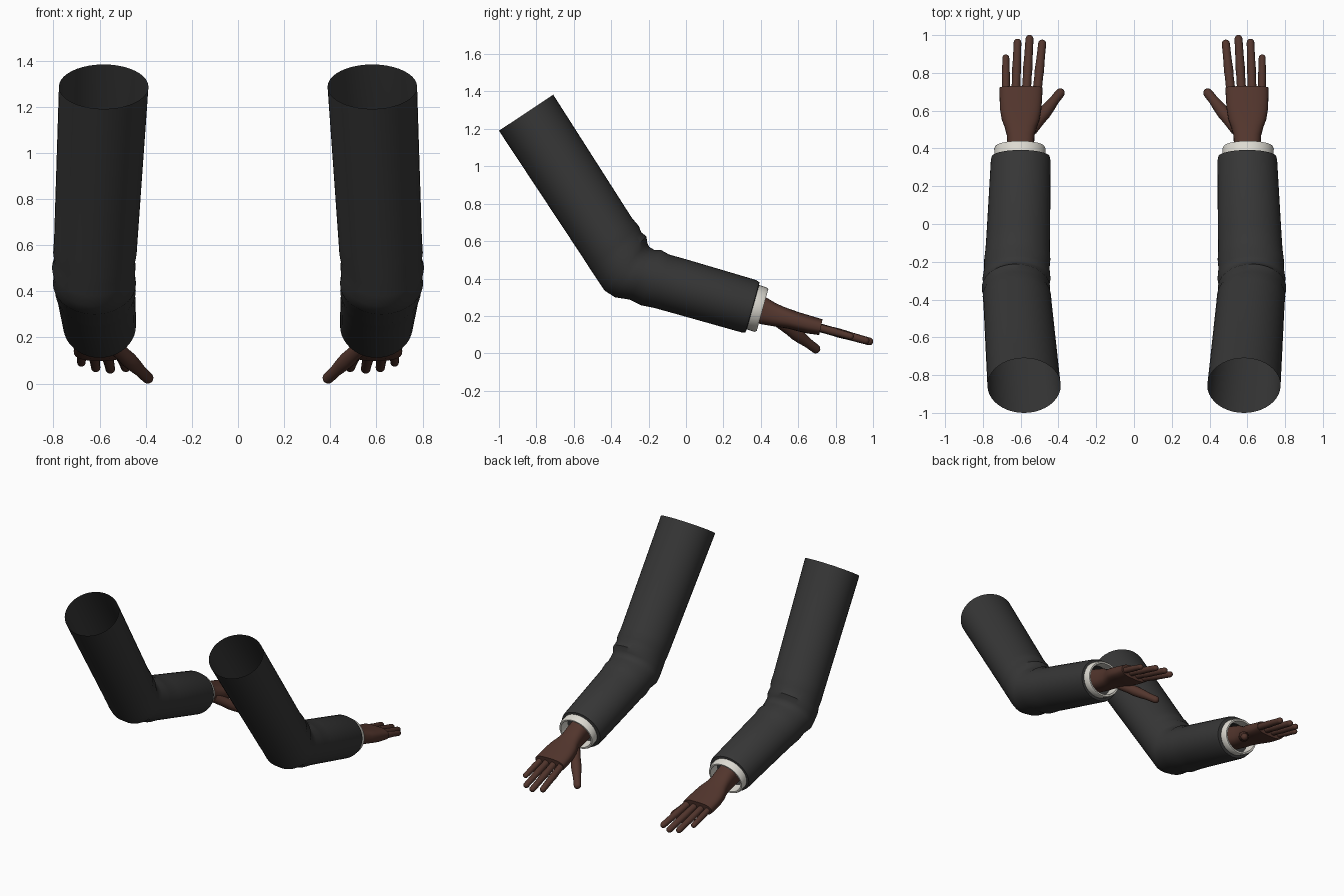
import bpy, bmesh, math
from mathutils import Vector

if "Cube" in bpy.data.objects:
    bpy.data.objects.remove(bpy.data.objects["Cube"], do_unlink=True)


def material(name, rgb):
    m = bpy.data.materials.new(name)
    m.use_nodes = True
    m.diffuse_color = (*rgb, 1)
    bsdf = next(n for n in m.node_tree.nodes if n.type == "BSDF_PRINCIPLED")
    bsdf.inputs["Base Color"].default_value = (*rgb, 1)
    bsdf.inputs["Roughness"].default_value = 0.8
    return m


SLEEVE = material("charcoal cloth", (0.037, 0.037, 0.037))
CUFF = material("off white cotton", (0.72, 0.70, 0.64))
SKIN = material("brown skin", (0.085, 0.036, 0.026))


def power(v, e):
    return math.copysign(abs(v) ** e, v)


def loft(name, rings, mat, side, sides=32, square=1.0, caps=(False, False), angle=40):
    """Skin rings given as (centre, half axis u, half axis v); side mirrors in x."""
    bm = bmesh.new()
    loops = []
    for c, u, v in rings:
        loop = []
        for i in range(sides):
            a = 2 * math.pi * i / sides
            p = c + u * power(math.cos(a), square) + v * power(math.sin(a), square)
            loop.append(bm.verts.new((p.x * side, p.y, p.z)))
        loops.append(loop)
    for a, b in zip(loops, loops[1:]):
        for i in range(sides):
            j = (i + 1) % sides
            quad = (a[i], a[j], b[j], b[i])
            bm.faces.new(quad if side < 0 else quad[::-1])
    for wanted, loop, flip in ((caps[0], loops[0], side > 0), (caps[1], loops[-1], side < 0)):
        if wanted:
            bm.faces.new(loop if flip else loop[::-1])
    if any(caps):
        bmesh.ops.recalc_face_normals(bm, faces=bm.faces)
    mesh = bpy.data.meshes.new(name)
    bm.to_mesh(mesh)
    bm.free()
    mesh.materials.append(mat)
    ob = bpy.data.objects.new(name, mesh)
    bpy.context.collection.objects.link(ob)
    bpy.ops.object.select_all(action="DESELECT")
    ob.select_set(True)
    bpy.context.view_layer.objects.active = ob
    bpy.ops.object.shade_smooth_by_angle(angle=math.radians(angle))
    return ob


def section(top_y, top_z, low_y, low_z, x, rx):
    """Ring spanning a top and a bottom point of the side outline."""
    top, low = Vector((x, top_y, top_z)), Vector((x, low_y, low_z))
    return (top + low) / 2, Vector((rx, 0, 0)), (top - low) / 2


def digit(name, start, end, r0, r1, side):
    """Tapered finger with a rounded tip and a soft knuckle."""
    start, end = Vector(start), Vector(end)
    d = (end - start).normalized()
    u = d.cross(Vector((0, 0, 1))).normalized()
    v = u.cross(d)
    length = (end - start).length - r1
    profile = [(0, r0), (0.3, r0 * 0.97), (0.45, r0 * 1.04), (0.6, r0 * 0.95), (0.8, r1 * 1.03)]
    stops = [(t * length, r) for t, r in profile]
    stops += [(length + r1 * math.sin(a), r1 * math.cos(a))
              for a in (math.radians(k) for k in (0, 25, 45, 65, 82))]
    rings = [(start + d * t, u * r, v * r) for t, r in stops]
    loft(name, rings, SKIN, side, 14, caps=(True, True), angle=60)


# Side outline of the sleeve: top y, z, bottom y, z, centre x, half width
sleeve = [
    (-0.71, 1.383, -1.00, 1.19, 0.582, 0.194),
    (-0.29, 0.725, -0.56, 0.525, 0.616, 0.181),
    (-0.252, 0.68, -0.515, 0.455, 0.62, 0.181),
    (-0.24, 0.648, -0.492, 0.42, 0.621, 0.175),
    (-0.212, 0.625, -0.465, 0.38, 0.625, 0.181),
    (-0.207, 0.592, -0.435, 0.335, 0.623, 0.175),
    (-0.198, 0.57, -0.38, 0.30, 0.622, 0.18),
    (-0.17, 0.553, -0.30, 0.287, 0.62, 0.173),
    (-0.135, 0.553, -0.24, 0.257, 0.618, 0.175),
    (-0.09, 0.528, -0.17, 0.243, 0.616, 0.17),
    (0.00, 0.503, -0.08, 0.218, 0.612, 0.168),
    (0.375, 0.392, 0.297, 0.112, 0.60, 0.158),
    (0.392, 0.38, 0.318, 0.112, 0.60, 0.154),
    (0.390, 0.35, 0.326, 0.132, 0.60, 0.13),
]

# Cuff: outside wall, rolled rim, inside wall
cuff = [
    (0.37, 0.372, 0.306, 0.134, 0.604, 0.134),
    (0.43, 0.353, 0.366, 0.115, 0.604, 0.136),
    (0.440, 0.343, 0.378, 0.119, 0.604, 0.130),
    (0.437, 0.333, 0.380, 0.130, 0.604, 0.119),
    (0.36, 0.35, 0.304, 0.152, 0.604, 0.117),
]

# Wrist widening into a flat palm
palm = [
    (0.33, 0.335, 0.29, 0.185, 0.60, 0.072),
    (0.43, 0.298, 0.405, 0.155, 0.60, 0.071),
    (0.48, 0.268, 0.455, 0.147, 0.60, 0.073),
    (0.52, 0.25, 0.50, 0.140, 0.60, 0.084),
    (0.56, 0.235, 0.545, 0.132, 0.60, 0.100),
    (0.61, 0.218, 0.60, 0.118, 0.60, 0.109),
    (0.66, 0.203, 0.65, 0.106, 0.599, 0.112),
    (0.73, 0.182, 0.712, 0.098, 0.598, 0.114),
]

# Fingers: base x, tip x, tip y, radius
fingers = {
    "index_finger": (0.513, 0.484, 0.975, 0.024),
    "middle_finger": (0.570, 0.552, 1.0, 0.024),
    "ring_finger": (0.626, 0.616, 0.98, 0.023),
    "little_finger": (0.677, 0.679, 0.897, 0.021),
}

for label, side in (("left", 1), ("right", -1)):
    loft(label + "_sleeve", [section(*s) for s in sleeve], SLEEVE, side, 40)
    loft(label + "_cuff", [section(*s) for s in cuff], CUFF, side, 40)
    loft(label + "_palm", [section(*s) for s in palm], SKIN, side, 32, 0.75, (True, True))
    for name, (x0, x1, y1, r) in fingers.items():
        digit(f"{label}_{name}", (x0, 0.70, 0.141), (x1, y1, 0.135 - 0.275 * (y1 - 0.72)),
              r, r * 0.88, side)
    # Thumb and the fleshy pad at its root
    digit(label + "_thumb", (0.545, 0.50, 0.17), (0.378, 0.71, 0.012), 0.034, 0.025, side)
